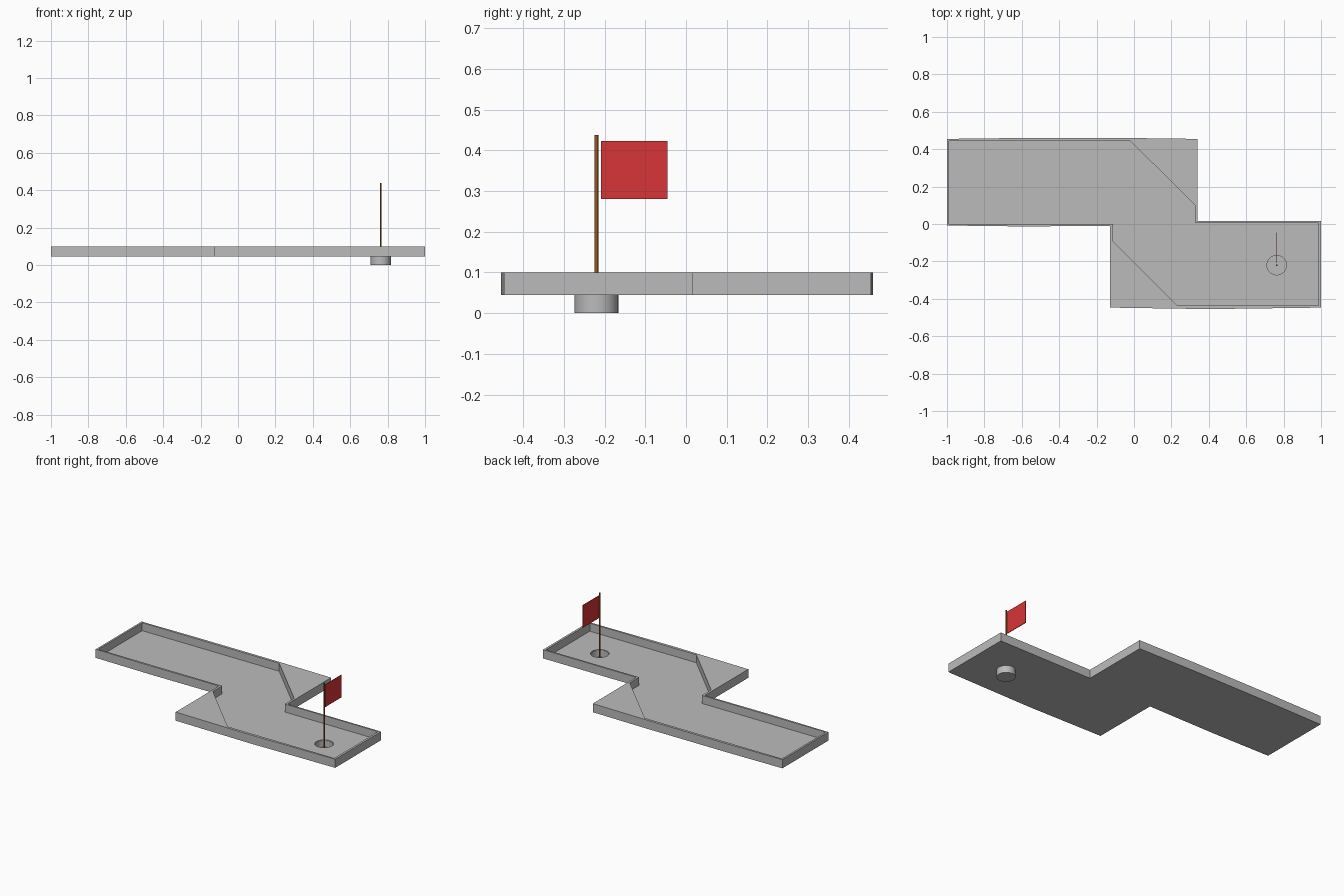
import bpy, bmesh, math

if "Cube" in bpy.data.objects:
    bpy.data.objects.remove(bpy.data.objects["Cube"])


def material(name, rgb):
    m = bpy.data.materials.new(name)
    m.diffuse_color = (*rgb, 1)
    m.use_nodes = True
    m.node_tree.nodes["Principled BSDF"].inputs["Base Color"].default_value = m.diffuse_color
    return m


GREY = material("concrete grey", (0.50, 0.50, 0.50))
RED = material("flag red", (0.68, 0.035, 0.04))
BROWN = material("pole brown", (0.30, 0.10, 0.015))

BASE, FLOOR, RIM = 0.045, 0.049, 0.1
CX, CY, CUP_R = 0.763, -0.22, 0.054


def finish(name, bm, mat, smooth=False):
    mesh = bpy.data.meshes.new(name)
    bm.to_mesh(mesh)
    bm.free()
    mesh.materials.append(mat)
    ob = bpy.data.objects.new(name, mesh)
    bpy.context.collection.objects.link(ob)
    if smooth:
        bpy.context.view_layer.objects.active = ob
        ob.select_set(True)
        bpy.ops.object.shade_smooth_by_angle(angle=math.radians(35))
        ob.select_set(False)
    return ob


def loop(bm, pts, z):
    vs = [bm.verts.new((x, y, z)) for x, y in pts]
    es = [bm.edges.new((vs[i], vs[(i + 1) % len(vs)])) for i in range(len(vs))]
    return vs, es


def wall(bm, a, b):
    for i in range(len(a)):
        j = (i + 1) % len(a)
        bm.faces.new((a[i], a[j], b[j], b[i]))


def fill(bm, *edge_sets):
    bmesh.ops.triangle_fill(bm, use_beauty=True, edges=[e for s in edge_sets for e in s])


def circle(r, n=32):
    return [(CX + r * math.cos(2 * math.pi * i / n), CY + r * math.sin(2 * math.pi * i / n))
            for i in range(n)]


# Zigzag outer outline and the playing area inside it (diagonals leave solid corners)
outer = [(-1, 0.455), (-1, -0.008), (-0.6, -0.013), (-0.127, -0.01), (-0.127, -0.447),
         (0.4, -0.455), (1, -0.447), (1, 0.016), (0.34, 0.016), (0.34, 0.455),
         (-0.05, 0.46), (-0.6, 0.46)]
inner = [(-0.988, 0.444), (-0.988, 0.001), (-0.113, 0.001), (-0.113, -0.092),
         (0.233, -0.437), (0.986, -0.437), (0.986, 0.005), (0.327, 0.005),
         (0.327, 0.1), (-0.02, 0.444)]

# Course: outer walls, rim, inner walls, floor and underside, with a bored hole
bm = bmesh.new()
o_low, oe_low = loop(bm, outer, BASE)
o_top, oe_top = loop(bm, outer, RIM)
i_top, ie_top = loop(bm, inner, RIM)
i_low, ie_low = loop(bm, inner, FLOOR)
h_top, he_top = loop(bm, circle(CUP_R), FLOOR)
h_low, he_low = loop(bm, circle(CUP_R), BASE)
wall(bm, o_low, o_top)
wall(bm, i_top, i_low)
wall(bm, h_top, h_low)
fill(bm, oe_top, ie_top)
fill(bm, ie_low, he_top)
fill(bm, oe_low, he_low)
bmesh.ops.recalc_face_normals(bm, faces=bm.faces)
finish("course", bm, GREY)

# Cup: thin open-topped shell hanging under the hole
bm = bmesh.new()
rings = [loop(bm, circle(r), z)[0] for r, z in
         ((CUP_R, 0), (CUP_R, BASE), (CUP_R - 0.002, BASE), (CUP_R - 0.002, 0.003))]
for a, b in zip(rings, rings[1:]):
    wall(bm, a, b)
bm.faces.new(rings[0])
bm.faces.new(rings[-1])
bmesh.ops.recalc_face_normals(bm, faces=bm.faces)
finish("cup", bm, GREY, True)

# Flag pole standing on the cup bottom
bm = bmesh.new()
bottom = loop(bm, circle(0.0045, 12), 0.003)[0]
top = loop(bm, circle(0.0045, 12), 0.438)[0]
wall(bm, bottom, top)
bm.faces.new(bottom)
bm.faces.new(top)
bmesh.ops.recalc_face_normals(bm, faces=bm.faces)
finish("flag_pole", bm, BROWN, True)

# Flag: thin rectangular plate
bm = bmesh.new()
bmesh.ops.create_cube(bm, size=1)
bmesh.ops.scale(bm, vec=(0.004, 0.163, 0.143), verts=bm.verts)
bmesh.ops.translate(bm, vec=(CX, -0.1275, 0.3515), verts=bm.verts)
finish("flag", bm, RED)
